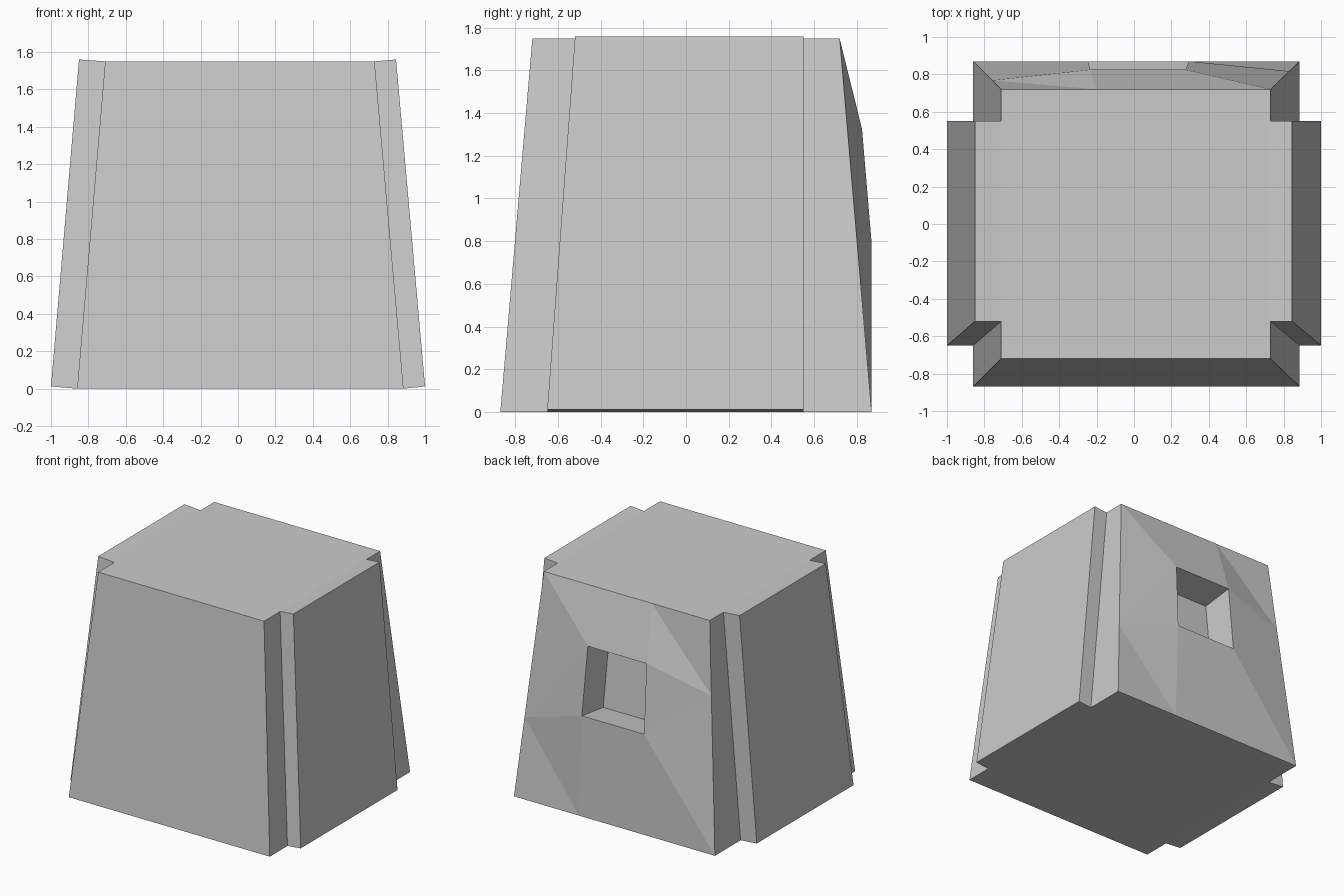
import bpy
import bmesh
from mathutils import Vector

cube = bpy.data.objects.get("Cube")
if cube:
    bpy.data.objects.remove(cube, do_unlink=True)

# Single stone-grey material
grey = bpy.data.materials.new("plain_grey")
grey.use_nodes = True
colour = (0.6, 0.6, 0.6, 1.0)
grey.diffuse_color = colour
grey.node_tree.nodes["Principled BSDF"].inputs["Base Color"].default_value = colour

bm = bmesh.new()


def face(*verts):
    return bm.faces.new(verts)


def cross_ring(left, right, depth, wing_left, wing_right, wing_front, wing_back, z, wing_z):
    """Cross-shaped outline: a core block with a wing on either side."""
    outline = [(left, -depth, z), (right, -depth, z), (right, wing_front, z),
               (wing_right, wing_front, wing_z), (wing_right, wing_back, wing_z),
               (right, wing_back, z), (right, depth, z), (left, depth, z),
               (left, wing_back, z), (wing_left, wing_back, wing_z),
               (wing_left, wing_front, wing_z), (left, wing_front, z)]
    return [bm.verts.new(p) for p in outline]


base = cross_ring(-0.86, 0.885, 0.87, -1, 1, -0.65, 0.55, 0, 0.012)
top = cross_ring(-0.71, 0.73, 0.72, -0.85, 0.845, -0.52, 0.55, 1.75, 1.76)


def between(a, b, t):
    return bm.verts.new(a.co.lerp(b.co, t))


# Extra points on the four borders of the back
mid_left = between(base[6], top[6], 0.353)
mid_right = between(base[7], top[7], 0.68)
mid_base = between(base[6], base[7], 0.323)
mid_top = between(top[6], top[7], 0.65)

# Sloping walls, apart from the back
for i in range(12):
    j = (i + 1) % 12
    if i == 5:
        face(base[i], base[j], mid_left, top[j], top[i])
    elif i == 7:
        face(base[i], base[j], top[j], top[i], mid_right)
    elif i != 6:
        face(base[i], base[j], top[j], top[i])

# Top and underside: core plus two wings
for ring, mid in ((base, mid_base), (top, mid_top)):
    face(*[ring[i] for i in (0, 1, 2, 5, 6)], mid, *[ring[i] for i in (7, 8, 11)])
    face(*ring[2:6])
    face(*ring[8:12])

# Square recess in the back: top left, top right, base right, base left
rim = [bm.verts.new(p) for p in ((0.275, 0.825, 1.325), (-0.235, 0.825, 1.325),
                                 (-0.245, 0.87, 0.79), (0.295, 0.87, 0.79))]
inward = Vector((0, -0.265, -0.035))
floor = [bm.verts.new(v.co + inward) for v in rim]
for i in range(4):
    j = (i + 1) % 4
    face(rim[i], rim[j], floor[j], floor[i])
face(*floor)

# Faceted back around the recess
tl, tr, br, bl = rim
face(top[6], mid_top, tr)
face(top[6], tr, tl)
face(mid_top, mid_right, tr)
face(mid_top, top[7], mid_right)
face(mid_right, br, tr)
face(mid_right, base[7], br)
face(mid_base, bl, br)
face(mid_base, br, base[7])
face(mid_left, bl, mid_base)
face(mid_left, mid_base, base[6])
face(top[6], tl, mid_left)
face(tl, bl, mid_left)

bmesh.ops.recalc_face_normals(bm, faces=bm.faces[:])
mesh = bpy.data.meshes.new("tapered_block")
bm.to_mesh(mesh)
bm.free()
mesh.materials.append(grey)
block = bpy.data.objects.new("tapered_block", mesh)
bpy.context.collection.objects.link(block)
